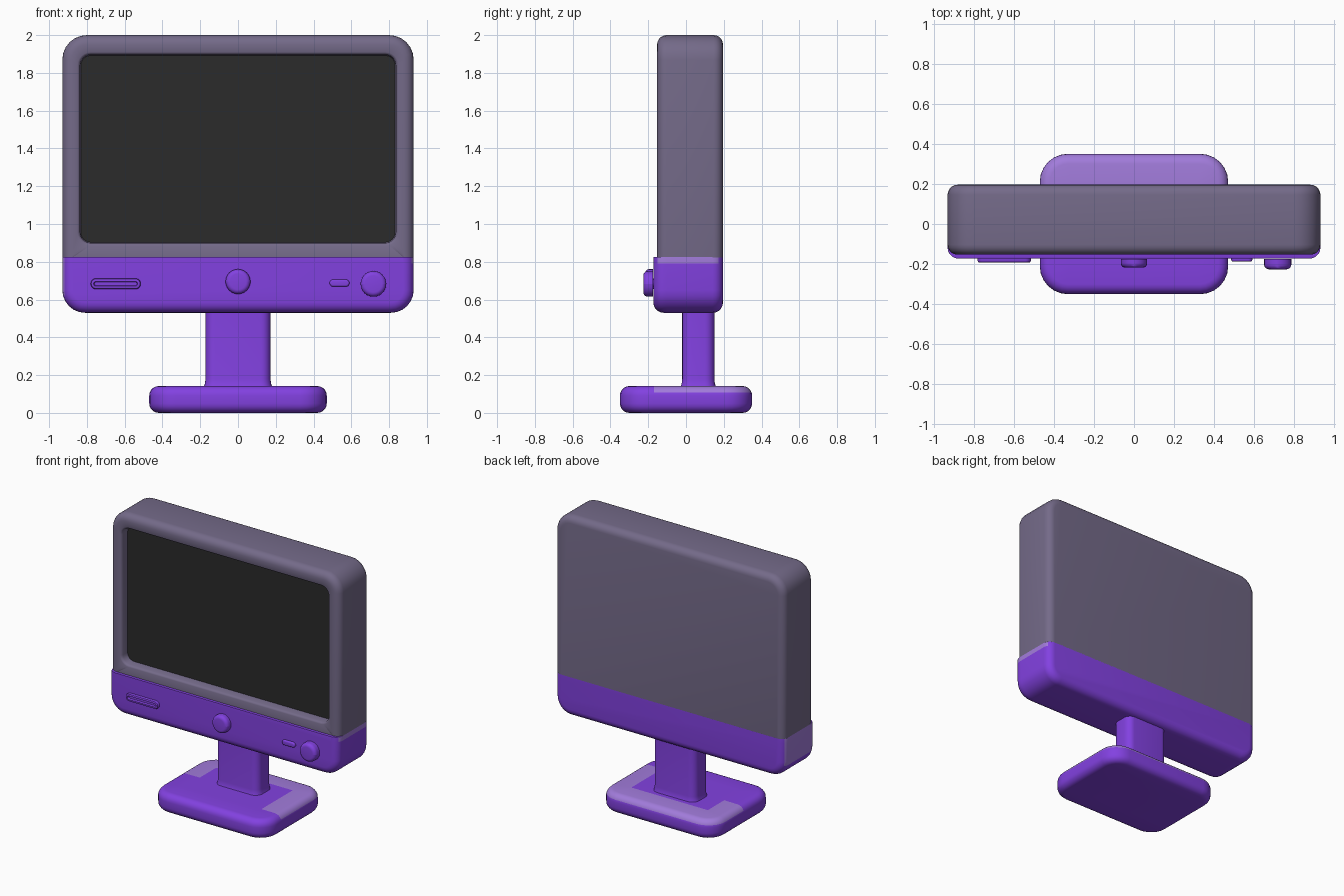
import bpy, bmesh, math
from mathutils import Vector

if "Cube" in bpy.data.objects:
    bpy.data.objects.remove(bpy.data.objects["Cube"])


def material(name, rgb):
    m = bpy.data.materials.new(name)
    m.diffuse_color = (*rgb, 1)
    m.use_nodes = True
    m.node_tree.nodes["Principled BSDF"].inputs["Base Color"].default_value = m.diffuse_color
    return m


PURPLE = material("vivid purple", (0.225, 0.053, 0.75))
LILAC = material("pale purple", (0.36, 0.2, 0.71))
GREY = material("purple grey", (0.175, 0.145, 0.25))
BLACK = material("screen black", (0.024, 0.024, 0.024))


def ring(box, radii, depth, axis, steps=6):
    """Rounded rectangle; radii = (low, high) corners, lying across the axis."""
    u0, u1, v0, v1 = box
    lo, hi = (max(r, 0.002) for r in radii)
    corners = [(u1 - hi, v1 - hi, hi), (u0 + hi, v1 - hi, hi),
               (u0 + lo, v0 + lo, lo), (u1 - lo, v0 + lo, lo)]
    pts = []
    for q, (cu, cv, r) in enumerate(corners):
        for i in range(steps + 1):
            a = math.pi / 2 * (q + i / steps)
            u, v = cu + r * math.cos(a), cv + r * math.sin(a)
            pts.append(Vector((u, depth, v) if axis == 'Y' else (u, v, depth)))
    return pts


def inset(box, radii, d, depth, axis, low=True, high=True):
    u0, u1, v0, v1 = box
    b = (u0 + d, u1 - d, v0 + d * low, v1 - d * high)
    return ring(b, [r - d for r in radii], depth, axis)


def rounded(box, radii, d0, d1, edge, axis, low=True, high=True, n=5):
    """Rings of a block whose two rims are rounded by edge."""
    out = []
    for end, s in ((d0, 1), (d1, -1)):
        arc = []
        for i in range(n + 1):
            a = math.pi / 2 * i / n
            arc.append(inset(box, radii, edge * (1 - math.sin(a)),
                             end + s * edge * (1 - math.cos(a)), axis, low, high))
        out += arc if s == 1 else arc[::-1]
    return out


def loft(name, rings, mats, rule=None, cuts=(), skip=None):
    """Skin the rings; rule picks a material, skip drops hidden joining faces."""
    bm = bmesh.new()
    rows = [[bm.verts.new(p) for p in r] for r in rings]
    for a, b in zip(rows, rows[1:]):
        for i in range(len(a)):
            j = (i + 1) % len(a)
            bm.faces.new((a[i], a[j], b[j], b[i]))
    bm.faces.new(rows[0])
    bm.faces.new(rows[-1])
    for co, no in cuts:
        bmesh.ops.bisect_plane(bm, geom=bm.verts[:] + bm.edges[:] + bm.faces[:],
                               plane_co=co, plane_no=no)
    bmesh.ops.recalc_face_normals(bm, faces=bm.faces[:])
    bm.normal_update()
    if rule:
        for f in bm.faces:
            f.material_index = int(rule(f.calc_center_median(), f.normal))
    if skip:
        hidden = [f for f in bm.faces if skip(f.calc_center_median(), f.normal)]
        bmesh.ops.delete(bm, geom=hidden, context='FACES')
    me = bpy.data.meshes.new(name)
    bm.to_mesh(me)
    bm.free()
    ob = bpy.data.objects.new(name, me)
    bpy.context.collection.objects.link(ob)
    for m in mats:
        me.materials.append(m)
    bpy.ops.object.select_all(action='DESELECT')
    ob.select_set(True)
    bpy.context.view_layer.objects.active = ob
    bpy.ops.object.shade_smooth_by_angle(angle=math.radians(40))
    return ob


# Upper housing with the black screen sunk into its front, open underneath
shell = (-0.93, 0.93, 0.822, 2.0)
opening = (-0.85, 0.85, 0.885, 1.91)
body = rounded(shell, (0, 0.13), -0.153, 0.196, 0.05, 'Y', low=False)[::-1]
body += [inset(opening, (0.07, 0.07), d, y, 'Y')
         for d, y in ((0, -0.153), (0.008, -0.149), (0.014, -0.138), (0.018, -0.09))]
loft("housing_and_screen", body, [GREY, BLACK],
     rule=lambda c, n: n.y < -0.9 and c.y > -0.1,
     skip=lambda c, n: n.z < -0.9 and c.z < 0.83)

# Control panel below the screen, with paler ends and a narrow front ledge
panel = (-0.93, 0.93, 0.53, 0.826)
loft("control_panel",
     rounded(panel, (0.12, 0.002), -0.173, 0.196, 0.055, 'Y', high=False),
     [PURPLE, LILAC],
     rule=lambda c, n: abs(n.x) > 0.75 and c.z > (0.79 if c.x > 0 else 0.61),
     cuts=[((0, 0, 0.79), (0, 0, 1)), ((0, -0.1, 0), (0, 1, 0))],
     skip=lambda c, n: n.z > 0.9 and c.y > -0.1)

# Round knobs
for name, x, z, r, front in (("centre_knob", 0, 0.695, 0.066, -0.218),
                             ("right_knob", 0.717, 0.683, 0.068, -0.226)):
    loft(name, rounded((x - r, x + r, z - r, z + r), (r, r), front, -0.15, 0.024, 'Y'),
         [PURPLE], skip=lambda c, n: n.y > 0.05)

# Slot frame with a groove, and a small pill button
slot = (-0.78, -0.515, 0.655, 0.712)
frame = [ring(slot, (0.028, 0.028), -0.17, 'Y')]
frame += [inset(slot, (0.028, 0.028), d, y, 'Y')
          for d, y in ((0, -0.184), (0.003, -0.19), (0.008, -0.192),
                       (0.016, -0.192), (0.02, -0.178))]
loft("slot_frame", frame, [PURPLE], skip=lambda c, n: n.y > 0.9)
loft("pill_button", rounded((0.485, 0.59, 0.668, 0.706), (0.019, 0.019),
                            -0.188, -0.16, 0.01, 'Y'),
     [PURPLE], skip=lambda c, n: n.y > 0.05)

# Neck, flaring very slightly at the foot
neck = (-0.172, 0.172, -0.02, 0.15)
loft("neck", [inset(neck, (0.05, 0.05), d, z, 'Z')
              for d, z in ((-0.008, 0.14), (-0.003, 0.155), (0, 0.18), (0, 0.54))],
     [PURPLE], skip=lambda c, n: abs(n.z) > 0.9)

# Base, with a paler band round the top rim towards the back
foot = (-0.47, 0.47, -0.35, 0.35)
base = rounded(foot, (0.14, 0.14), 0.003, 0.145, 0.05, 'Z')
base.append(inset(foot, (0.14, 0.14), 0.16, 0.146, 'Z'))
loft("base", base, [PURPLE, LILAC],
     rule=lambda c, n: c.z > 0.112 and c.y > (-0.17 if c.x > 0 else 0.0)
     and (abs(c.x) > 0.315 or c.y > 0.19),
     cuts=[((0, -0.17, 0), (0, 1, 0)), ((0, 0, 0), (0, 1, 0))])

# Settle the model on the ground
for ob in bpy.data.objects:
    ob.location.z -= 0.003 if ob.name == "base" else 0
